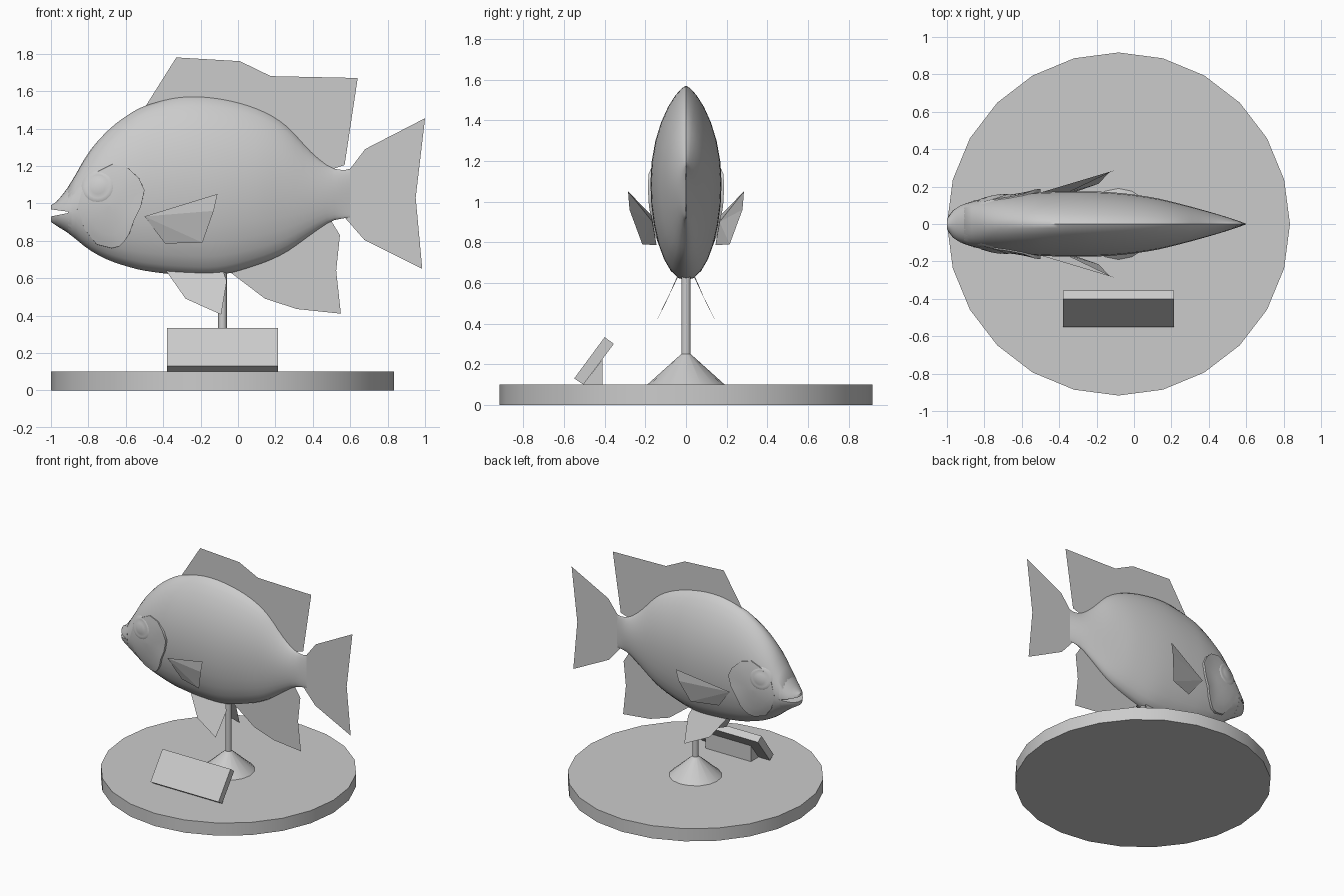
import bpy, bmesh, math

if "Cube" in bpy.data.objects:
    bpy.data.objects.remove(bpy.data.objects["Cube"])

grey = bpy.data.materials.new("stone grey")
grey.diffuse_color = (0.6, 0.6, 0.6, 1)
grey.use_nodes = True
grey.node_tree.nodes["Principled BSDF"].inputs["Base Color"].default_value = grey.diffuse_color

# Body outline: x, back height, belly height, half width
PROFILE = [
    (-1.0, 0.99, 0.90, 0.03), (-0.97, 1.01, 0.88, 0.072), (-0.9, 1.10, 0.835, 0.11),
    (-0.8, 1.27, 0.755, 0.135), (-0.7, 1.385, 0.70, 0.152), (-0.6, 1.465, 0.665, 0.162),
    (-0.5, 1.52, 0.64, 0.17), (-0.3, 1.567, 0.617, 0.175), (-0.1, 1.558, 0.617, 0.168),
    (0.1, 1.505, 0.67, 0.142), (0.25, 1.42, 0.735, 0.107), (0.4, 1.265, 0.84, 0.066),
    (0.5, 1.19, 0.905, 0.036), (0.6, 1.175, 0.925, 0.002)]


def curve(x, col):
    """Smooth interpolation through one column of the profile."""
    p = PROFILE
    x = min(max(x, p[0][0]), p[-1][0])
    i = max(k for k in range(len(p) - 1) if p[k][0] <= x)

    def slope(k):
        a, b = p[max(k - 1, 0)], p[min(k + 1, len(p) - 1)]
        return (b[col] - a[col]) / (b[0] - a[0])
    h = p[i + 1][0] - p[i][0]
    t = (x - p[i][0]) / h
    return ((2*t**3 - 3*t**2 + 1) * p[i][col] + (t**3 - 2*t**2 + t) * h * slope(i)
            + (3*t**2 - 2*t**3) * p[i + 1][col] + (t**3 - t**2) * h * slope(i + 1))


def back(x): return curve(x, 1)
def belly(x): return curve(x, 2)


def side(x, z):
    """Half width of the fish at a point of its side."""
    hi, lo = back(x), belly(x)
    t = (2 * z - hi - lo) / (hi - lo)
    e = 0.5
    if t > 0:   # the back narrows to a ridge behind the head
        e += 0.22 * min(max((x + 0.85) / 0.5, 0), 1)
    return curve(x, 3) * max(1 - t * t, 0) ** e


def make(name, verts, faces, smooth=None):
    me = bpy.data.meshes.new(name)
    me.from_pydata(verts, [], faces)
    bm = bmesh.new()
    bm.from_mesh(me)
    bmesh.ops.remove_doubles(bm, verts=bm.verts, dist=0.0003)
    bmesh.ops.recalc_face_normals(bm, faces=bm.faces)
    bm.to_mesh(me)
    bm.free()
    ob = bpy.data.objects.new(name, me)
    bpy.context.collection.objects.link(ob)
    me.materials.append(grey)
    if smooth:
        bpy.ops.object.select_all(action='DESELECT')
        ob.select_set(True)
        bpy.context.view_layer.objects.active = ob
        bpy.ops.object.shade_smooth_by_angle(angle=math.radians(smooth))
    return ob


def bridge(rings, n):
    return [(r*n + k, r*n + (k+1) % n, (r+1)*n + (k+1) % n, (r+1)*n + k)
            for r in range(rings - 1) for k in range(n)]


def loft(name, xs, low, high, n=14):
    """Cross sections along x, cut off between two heights."""
    verts = []
    for x in xs:
        zs = [low(x) + (high(x) - low(x)) * (1 - math.cos(math.pi * k / n)) / 2
              for k in range(n + 1)]
        verts += [(x, side(x, z), z) for z in zs]
        verts += [(x, -side(x, z), z) for z in reversed(zs)]
    m = 2 * (n + 1)
    last = (len(xs) - 1) * m
    faces = bridge(len(xs), m)
    faces += [tuple(range(m)), tuple(range(last, last + m))]
    return make(name, verts, faces, 50)


# Body and the two jaws with an open mouth between them
loft("body", [-0.91 + 1.51 * k / 36 for k in range(37)], belly, back)
jaw_x = [-1, -0.99, -0.97, -0.95, -0.93, -0.91, -0.89]
loft("upper_jaw", jaw_x, lambda x: 0.968 - 0.14 * (x + 1), back, 8)
loft("lower_jaw", jaw_x, belly, lambda x: 0.93 + 0.2 * (x + 1), 8)

# Gill covers: patches on the cheeks with a raised rear edge
GILL = [(-0.59, 1.19), (-0.53, 1.135), (-0.5, 1.07), (-0.52, 0.98), (-0.555, 0.91),
        (-0.58, 0.84), (-0.605, 0.80), (-0.635, 0.77), (-0.675, 0.76), (-0.755, 0.78),
        (-0.82, 0.86), (-0.86, 0.97), (-0.83, 1.08), (-0.75, 1.17), (-0.67, 1.21)]
for label, s in (("left", 1), ("right", -1)):
    verts = []
    levels = [(0.02, 0), (0.3, 0), (0.5, 0.1), (0.7, 0.35), (0.85, 0.65), (1, 1), (1.004, -1)]
    for f, lift in levels:
        for gx, gz in GILL:
            x, z = -0.69 + (gx + 0.69) * f, 0.99 + (gz - 0.99) * f
            rear = min(max((gx + 0.86) / 0.2, 0), 1) if gz < 1.17 else 0.3
            h = 0.016 * lift * (rear if lift > 0 else 1) + 0.002
            verts.append((x, s * (side(x, z) + h), z))
    n = len(GILL)
    make(f"{label}_gill_cover", verts, bridge(len(levels), n) + [tuple(range(n))], 45)

    # Eye: a low rim around a shallow domed centre
    verts, n = [], 20
    rings = [(0.01, 0.012), (0.04, 0.01), (0.062, 0.004), (0.075, 0.007), (0.09, -0.003)]
    for r, h in rings:
        for k in range(n):
            a = 2 * math.pi * k / n
            x, z = -0.75 + r * math.cos(a), 1.09 + r * math.sin(a)
            verts.append((x, s * (side(x, z) + h), z))
    make(f"{label}_eye", verts, bridge(len(rings), n) + [tuple(range(n))], 60)

# Single-sheet fins on the centre plane


def sheet(name, pts):
    make(name, pts, [tuple(range(len(pts)))])


def middle_fin(name, outline):
    sheet(name, [(x, 0, z) for x, z in outline])


middle_fin("dorsal_fin", [(-0.5, 1.51), (-0.33, 1.78), (0.01, 1.76), (0.175, 1.68),
                          (0.64, 1.67), (0.57, 1.205), (0.51, 1.185), (0.38, 1.2),
                          (0.2, 1.4), (-0.2, 1.5)])
middle_fin("tail_fin", [(0.56, 1.175), (0.6, 1.185), (0.68, 1.29), (1, 1.455), (0.95, 1.03),
                        (0.985, 0.65), (0.675, 0.805), (0.57, 0.925), (0.54, 1.05)])
middle_fin("anal_fin", [(0.49, 0.92), (0.545, 0.83), (0.525, 0.64), (0.55, 0.41),
                        (0.315, 0.435), (0.145, 0.49), (-0.04, 0.63), (0.15, 0.75),
                        (0.35, 0.87)])

# Paired fins
for label, s in (("left", 1), ("right", -1)):
    # thin wedge: outer blade folded over an inner one
    a, b, c, d, e = ((-0.5, s*0.168, 0.93), (-0.11, s*0.285, 1.05), (-0.13, s*0.278, 0.96),
                     (-0.19, s*0.215, 0.79), (-0.39, s*0.145, 0.785))
    root = (-0.36, s * 0.165, 0.9)
    make(f"{label}_pectoral_fin", [a, b, c, d, e, root],
         [(0, 1, 2), (0, 2, 3), (0, 3, 4), (0, 5, 1), (5, 2, 1), (5, 3, 2), (5, 4, 3)])
    sheet(f"{label}_pelvic_fin", [(-0.385, s*0.04, 0.64), (-0.28, s*0.105, 0.49),
                                  (-0.09, s*0.15, 0.405), (-0.06, s*0.06, 0.585),
                                  (-0.08, s*0.035, 0.64)])


# Turned stand parts
def turned(name, profile, n):
    verts = [(-0.083 + r * math.cos(2 * math.pi * k / n), r * math.sin(2 * math.pi * k / n), z)
             for r, z in profile for k in range(n)]
    last = (len(profile) - 1) * n
    make(name, verts, bridge(len(profile), n)
         + [tuple(range(n)), tuple(range(last, last + n))], 35)


turned("base", [(0.917, 0), (0.917, 0.1)], 24)
turned("stand_foot", [(0.19, 0.1), (0.023, 0.25)], 16)
turned("stand_rod", [(0.023, 0.2), (0.023, 0.68)], 16)


# Tilted plaque and its wedge support
def prism(name, x0, x1, section):
    n = len(section)
    verts = [(x, y, z) for x in (x0, x1) for y, z in section]
    make(name, verts, bridge(2, n) + [tuple(range(n)), tuple(range(n, 2 * n))])


prism("plaque", -0.38, 0.215, [(-0.55, 0.13), (-0.40, 0.333), (-0.355, 0.30), (-0.505, 0.1)])
prism("plaque_support", -0.28, 0.115, [(-0.505, 0.1), (-0.41, 0.1), (-0.41, 0.225)])
